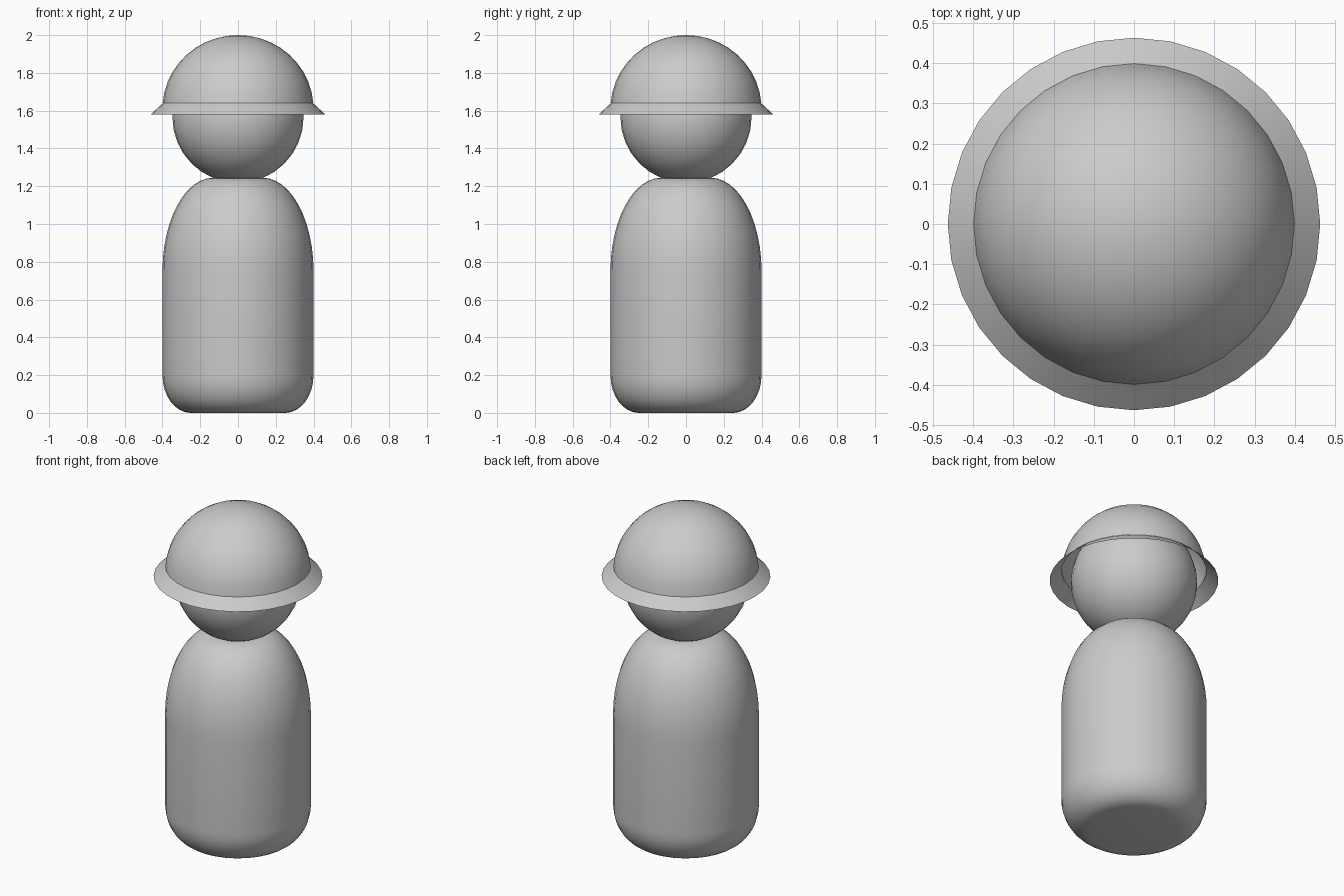
import bpy
from math import sin, cos, pi, radians

if "Cube" in bpy.data.objects:
    bpy.data.objects.remove(bpy.data.objects["Cube"])

SIDES = 32


def lathe(name, profile):
    """Spin an (r, z) profile around z; radius 0 becomes a pole."""
    verts, faces, rings = [], [], []
    for r, z in profile:
        start = len(verts)
        n = 1 if r < 1e-5 else SIDES
        for i in range(n):
            a = 2 * pi * i / SIDES
            verts.append((r * cos(a), r * sin(a), z))
        rings.append([start + i % n for i in range(SIDES)])
    for lo, hi in zip(rings, rings[1:]):
        for i in range(SIDES):
            j = (i + 1) % SIDES
            faces.append(tuple(dict.fromkeys((lo[i], lo[j], hi[j], hi[i]))))
    mesh = bpy.data.meshes.new(name)
    mesh.from_pydata(verts, [], faces)
    obj = bpy.data.objects.new(name, mesh)
    bpy.context.collection.objects.link(obj)
    bpy.ops.object.select_all(action='DESELECT')
    obj.select_set(True)
    bpy.context.view_layer.objects.active = obj
    bpy.ops.object.shade_smooth_by_angle(angle=radians(35))
    return obj


def arc(r0, z0, rr, rz, a0, a1, steps):
    """Elliptical arc in the (r, z) plane, angles in degrees."""
    pts = []
    for i in range(steps + 1):
        a = radians(a0 + (a1 - a0) * i / steps)
        pts.append((r0 + rr * cos(a), z0 + rz * sin(a)))
    return pts


# Rounded peg body with flat base and small flat top
lathe("body", [(0, 0)] + arc(0.25, 0.2, 0.15, 0.2, -90, 0, 8)
      + arc(0.13, 0.75, 0.27, 0.495, 0, 90, 12) + [(0, 1.245)])

# Ball head
lathe("head", arc(0, 1.565, 0.347, 0.347, -90, 90, 16))

# Thin hat: open dome and flared brim
lathe("hat_dome", arc(0, 1.61, 0.4, 0.39, 4.4, 90, 10))
lathe("hat_brim", [(0.463, 1.58), (0.397, 1.64)])
